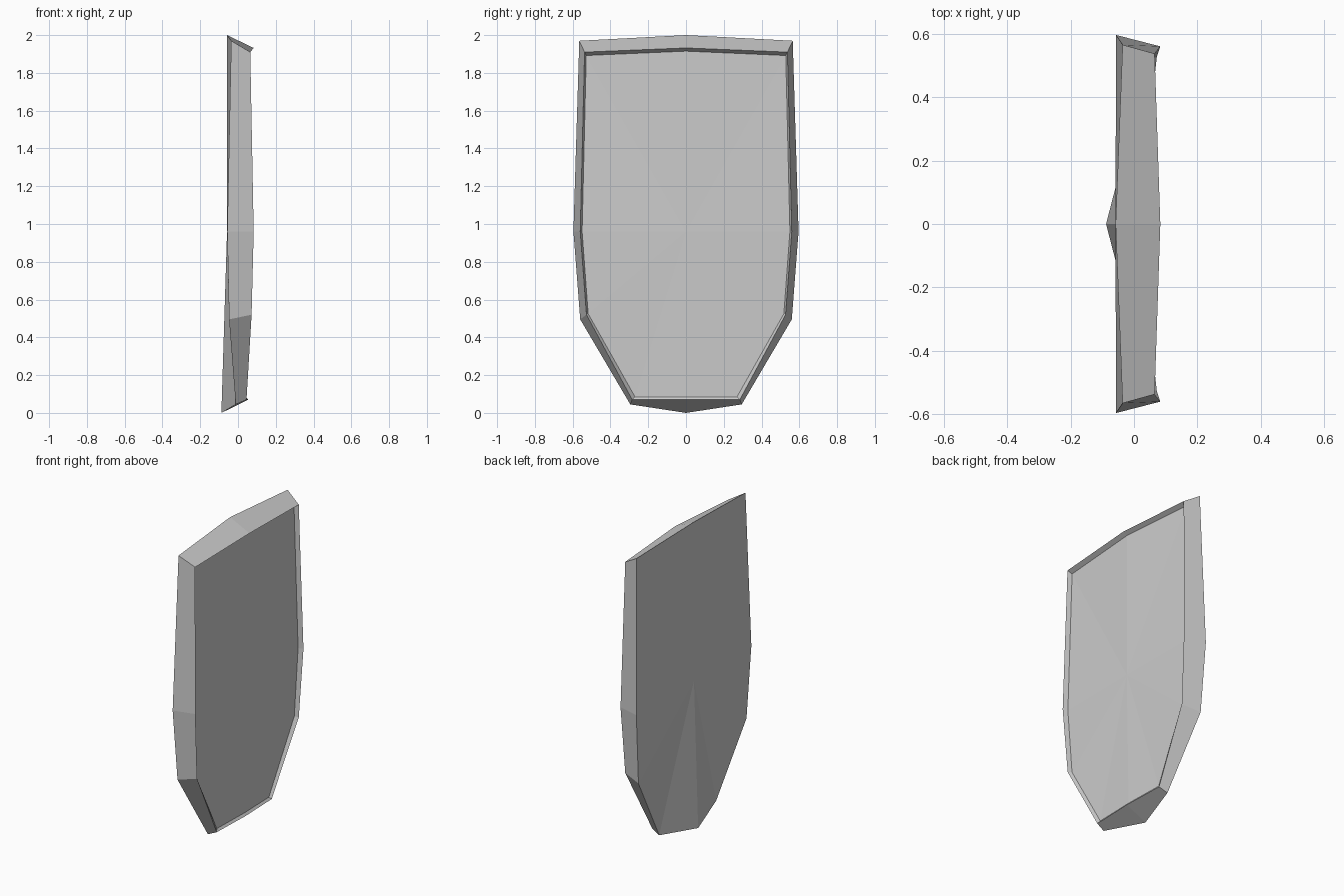
import bpy, bmesh

if "Cube" in bpy.data.objects:
    bpy.data.objects.remove(bpy.data.objects["Cube"])

# Half outlines (x, y, z), running from the top centre round to the bottom centre
back_edge = [(-0.058, 0, 2.0), (-0.036, 0.565, 1.97), (-0.057, 0.596, 0.96),
             (-0.047, 0.56, 0.495), (-0.012, 0.295, 0.045), (-0.088, 0, 0)]
rim = [(0.083, 0, 1.932), (0.065, 0.537, 1.91), (0.083, 0.56, 0.96),
       (0.072, 0.527, 0.52), (0.045, 0.285, 0.07), (0.055, 0, 0.07)]
panel_edge = [(0.055, 0, 1.915), (0.037, 0.528, 1.892), (0.051, 0.55, 0.96),
              (0.046, 0.518, 0.525), (0.035, 0.27, 0.085), (0.042, 0, 0.085)]


def strip(bm, a, b):
    """Bridge two half outlines with quads."""
    for i in range(len(a) - 1):
        bm.faces.new((a[i], a[i + 1], b[i + 1], b[i]))


def cap(bm, ring, centre):
    """Close a half outline with facets meeting at a centre point."""
    c = bm.verts.new(centre)
    bm.faces.new((c, ring[0], ring[1]))
    bm.faces.new((c, ring[1], ring[2]))
    bm.faces.new((c, ring[2], ring[3]))
    bm.faces.new((c, ring[3], ring[4]))
    bm.faces.new((c, ring[4], ring[5]))


bm = bmesh.new()
rings = [[bm.verts.new(p) for p in pts] for pts in (back_edge, rim, panel_edge)]

# Sloping sides, then the shallow recess inside the rim
strip(bm, rings[0], rings[1])
strip(bm, rings[1], rings[2])

# Back plate and recessed front panel
cap(bm, rings[0], (-0.058, 0, 0.96))
cap(bm, rings[2], (0.056, 0, 0.96))

# Mirror the half across y = 0
bmesh.ops.mirror(bm, geom=bm.verts[:] + bm.edges[:] + bm.faces[:],
                 axis='Y', merge_dist=0.0005)
bmesh.ops.remove_doubles(bm, verts=bm.verts[:], dist=0.0005)
bmesh.ops.recalc_face_normals(bm, faces=bm.faces[:])

mesh = bpy.data.meshes.new("shield_slab")
bm.to_mesh(mesh)
bm.free()
slab = bpy.data.objects.new("shield_slab", mesh)
bpy.context.collection.objects.link(slab)
